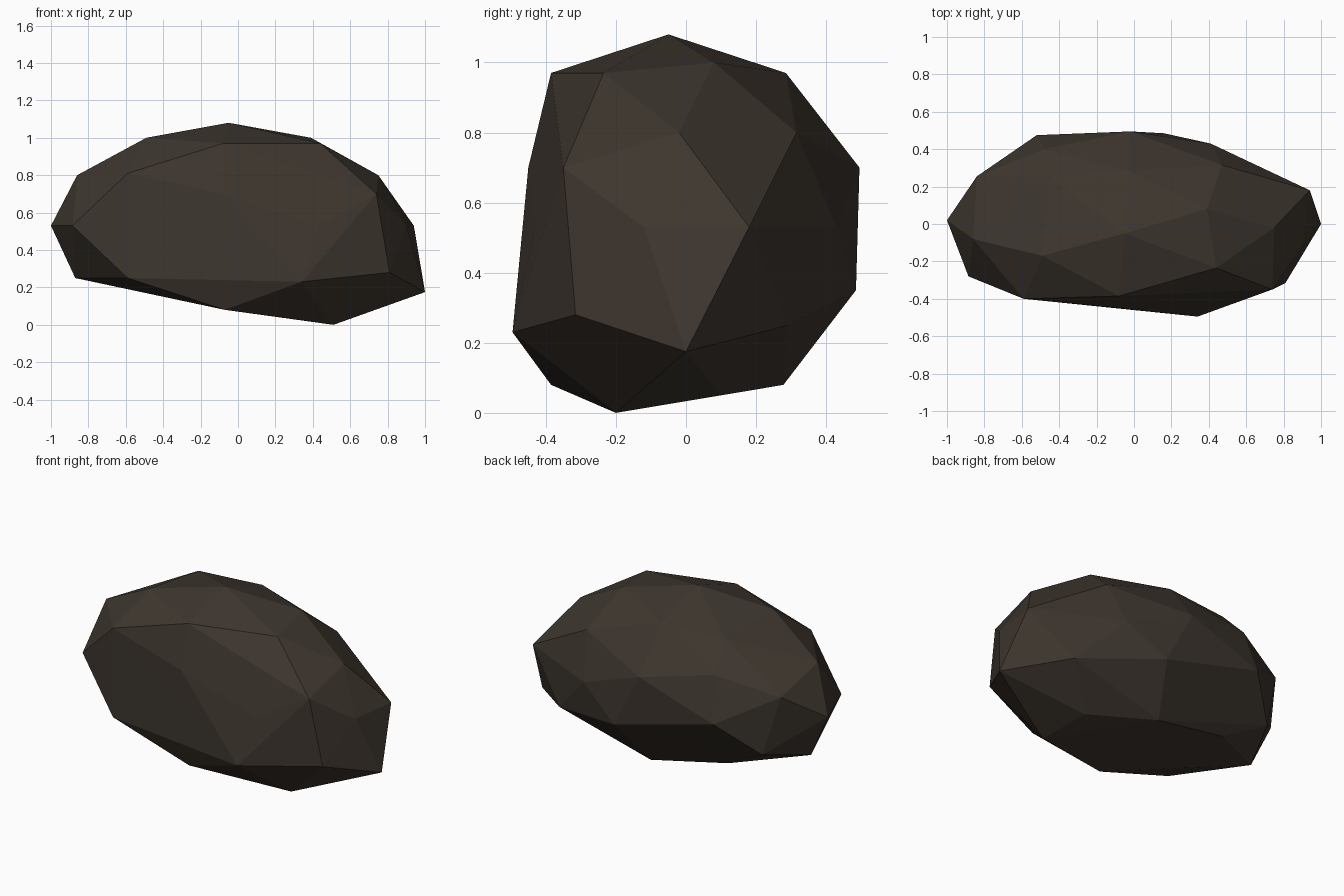
import bpy, bmesh

# Chiselled corner points of the boulder, grouped from crown to base
crown = [(-.05, -.05, 1.08), (.39, .08, 1.0), (.44, -.235, .97),
         (-.08, -.385, .97), (-.03, .285, .97), (-.49, -.17, 1.0), (-.45, .25, .96)]
shoulder = [(.75, -.02, .8), (.47, .315, .8), (-.86, -.08, .8), (-.59, -.4, .81),
            (-.84, .255, .7), (.74, -.35, .7), (-.08, -.45, .7), (-.02, .495, .7),
            (-.48, .4, .8)]
middle = [(.43, -.43, .53), (-.52, .475, .53), (.41, .43, .53),
          (-1, .02, .53), (.9, -.12, .53), (-.885, -.28, .53), (.94, .18, .53)]
lower = [(-.08, -.44, .35), (.16, .485, .35), (.81, -.315, .28), (.34, -.495, .23),
         (-.59, -.4, .25), (1, 0, .175), (.68, .29, .25), (-.87, 0, .25), (-.74, .3, .33)]
base = [(.51, -.2, 0), (-.07, -.385, .08), (.05, .278, .08), (.45, .1, .05),
        (-.5, -.08, .175), (-.46, .24, .18)]

# Faceted stone skin stretched over the points
bm = bmesh.new()
for p in crown + shoulder + middle + lower + base:
    bm.verts.new(p)
hull = bmesh.ops.convex_hull(bm, input=bm.verts[:])
loose = [v for v in bm.verts if not v.link_faces]
bmesh.ops.delete(bm, geom=loose, context='VERTS')
bmesh.ops.recalc_face_normals(bm, faces=bm.faces[:])

mesh = bpy.data.meshes.new("boulder")
bm.to_mesh(mesh)
bm.free()
boulder = bpy.data.objects.new("boulder", mesh)
bpy.context.collection.objects.link(boulder)

# Single dark brown stone colour
stone = bpy.data.materials.new("dark brown stone")
stone.diffuse_color = (.048, .037, .028, 1)
mesh.materials.append(stone)
